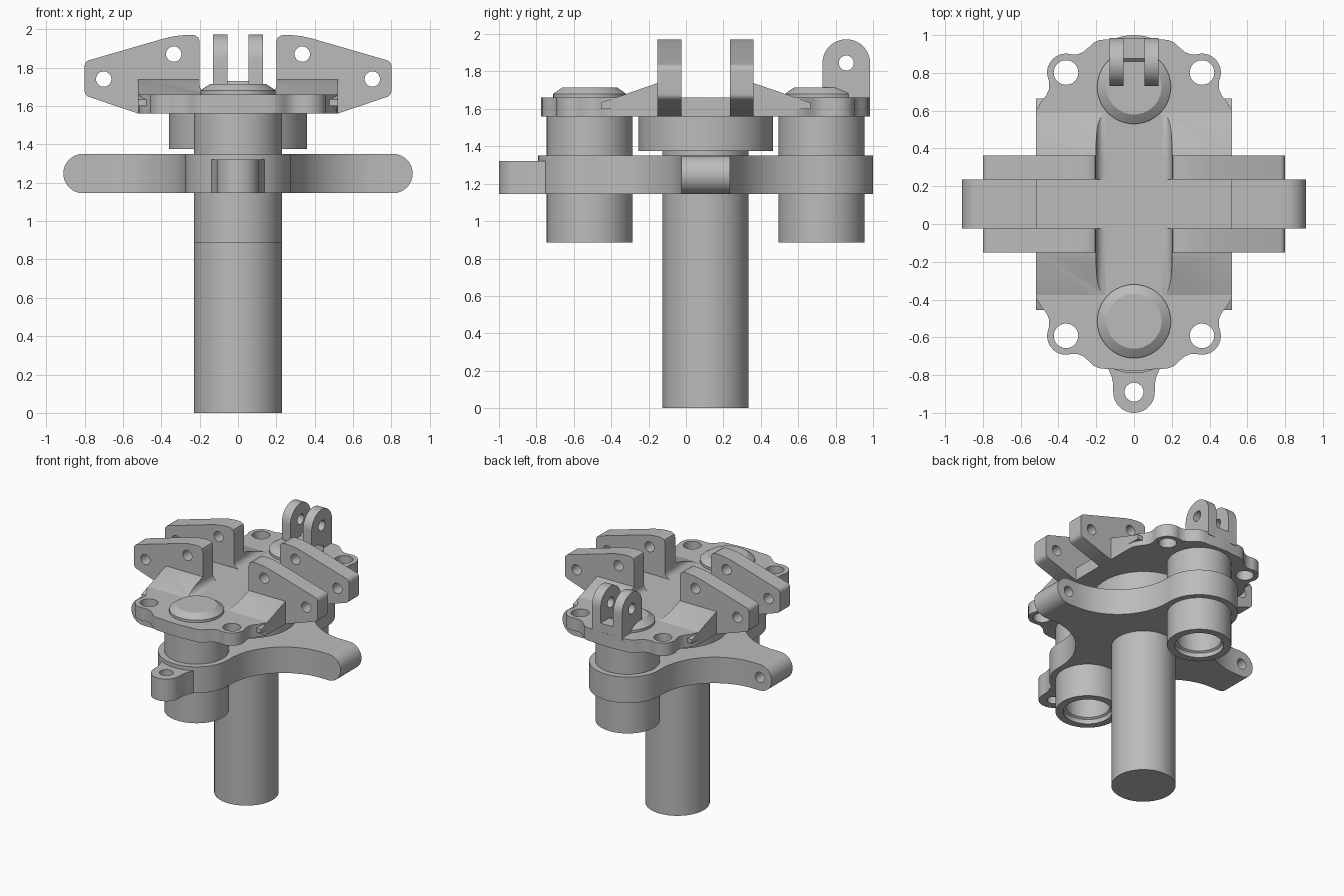
import bpy, bmesh
from math import sin, cos, pi, radians, atan2, degrees, sqrt
from mathutils import Vector

cube = bpy.data.objects.get("Cube")
if cube:
    bpy.data.objects.remove(cube)

metal = bpy.data.materials.new("grey metal")
metal.use_nodes = True
GREY = (0.5, 0.5, 0.5, 1)
metal.diffuse_color = GREY
metal.node_tree.nodes["Principled BSDF"].inputs["Base Color"].default_value = GREY

CY = 0.105      # shaft centre in y
POST = 0.62     # post distance from the shaft
SIDES = (("left", 1), ("right", -1))
ENDS = (("back", 1), ("front", -1))
AXES = {"x": lambda u, v, w: (w, u, v),
        "y": lambda u, v, w: (u, w, v),
        "z": lambda u, v, w: (u, v, w)}


def arc(cx, cy, r, a, b, n=16):
    """Points on an arc from angle a to b in degrees."""
    return [(cx + r * cos(radians(a + (b - a) * i / n)),
             cy + r * sin(radians(a + (b - a) * i / n))) for i in range(n + 1)]


def circle(cx, cy, r):
    return arc(cx, cy, r, 0, 360, 32)[:-1]


def finish(bm, name):
    bmesh.ops.remove_doubles(bm, verts=bm.verts, dist=1e-5)
    bmesh.ops.recalc_face_normals(bm, faces=bm.faces)
    mesh = bpy.data.meshes.new(name)
    bm.to_mesh(mesh)
    bm.free()
    mesh.materials.append(metal)
    obj = bpy.data.objects.new(name, mesh)
    bpy.context.collection.objects.link(obj)
    bpy.ops.object.select_all(action="DESELECT")
    obj.select_set(True)
    bpy.context.view_layer.objects.active = obj
    bpy.ops.object.shade_smooth_by_angle(angle=radians(30))
    return obj


def prism(name, axis, outline, lo, hi, holes=(), cut=None):
    """Extrude an outline with holes along an axis; cut is a (point, normal) trim."""
    bm = bmesh.new()
    place = AXES[axis]
    edges = []
    for loop in (outline, *holes):
        vs = [bm.verts.new(place(u, v, lo)) for u, v in loop]
        edges += [bm.edges.new((vs[i - 1], vs[i])) for i in range(len(vs))]
    bmesh.ops.triangle_fill(bm, use_beauty=True, edges=edges)
    ext = bmesh.ops.extrude_face_region(bm, geom=bm.faces[:])
    moved = [g for g in ext["geom"] if isinstance(g, bmesh.types.BMVert)]
    bmesh.ops.translate(bm, verts=moved, vec=Vector(place(0, 0, hi - lo)))
    if cut:
        bmesh.ops.bisect_plane(bm, geom=bm.verts[:] + bm.edges[:] + bm.faces[:],
                               plane_co=cut[0], plane_no=cut[1], clear_outer=True)
        bmesh.ops.holes_fill(bm, edges=[e for e in bm.edges if e.is_boundary])
    return finish(bm, name)


def lathe(name, y, profile, n=64):
    """Revolve (radius, height) points about a vertical axis."""
    bm = bmesh.new()
    vs = [bm.verts.new((r, y, z)) for r, z in profile]
    es = [bm.edges.new(p) for p in zip(vs, vs[1:])]
    bmesh.ops.spin(bm, geom=vs + es, cent=(0, y, 0), axis=(0, 0, 1),
                   angle=2 * pi, steps=n, use_merge=True)
    return finish(bm, name)


def four_way(quarter):
    """Mirror a quarter outline, given from the +x axis to the +y axis."""
    half = quarter + [(-x, y) for x, y in reversed(quarter)]
    full = half + [(-x, -y) for x, y in half]
    clean = [p for i, p in enumerate(full)
             if (Vector(p) - Vector(full[i - 1])).length > 1e-4]
    return [(x, y + CY) for x, y in clean]


# Shaft and round collar
lathe("main_shaft", CY, [(0, 0), (0.23, 0), (0.23, 1.4), (0, 1.4)])
lathe("collar_disc", CY, [(0, 1.375), (0.36, 1.375), (0.36, 1.565), (0, 1.565)])

# Hollow posts and their top bosses
for end, s in ENDS:
    y = CY + s * POST
    lathe(end + "_post", y, [(0, 1.3), (0.16, 1.3), (0.16, 0.93), (0.175, 0.92),
                             (0.175, 0.885), (0.23, 0.885), (0.23, 1.6), (0, 1.6)])
    lathe(end + "_boss", y, [(0, 1.62), (0.195, 1.62), (0.195, 1.68),
                             (0.185, 1.688), (0.145, 1.715), (0, 1.715)])

# Cross arm: two hubs blended into side arms by large arcs
HUB, HALF, REACH = 0.275, 0.13, 0.74
Z0, Z1 = 1.145, 1.35
drop = POST - HALF
blend = (REACH ** 2 + drop ** 2 - HUB ** 2) / (2 * (HUB + drop))
angle = degrees(atan2(HALF + blend - POST, REACH))
quarter = (arc(REACH, HALF + blend, blend, 270, 180 + angle, 24)
           + arc(0, POST, HUB, angle, 90, 20))
prism("cross_arm", "z", four_way(quarter), Z0, Z1)

# Rounded arm tips with a blind hole at the back
TIP, MID, TR = 0.808, (Z0 + Z1) / 2, (Z1 - Z0) / 2
for side, s in SIDES:
    shape = [(REACH, Z0)] + arc(TIP, MID, TR, -90, 90) + [(REACH, Z1)]
    shape = [(s * x, z) for x, z in shape]
    prism(side + "_tip_front", "y", shape, CY - HALF, CY)
    prism(side + "_tip_back", "y", shape, CY, CY + HALF,
          [circle(s * TIP, MID, 0.04)])

# Front lug with flared root
root = [(0.11, -0.85), (0.118, -0.81), (0.135, -0.77), (0.15, -0.7)]
lug = (arc(0, -0.89, 0.11, 180, 360, 24) + root
       + [(-x, y) for x, y in reversed(root)])
prism("front_lug", "z", lug, Z0, 1.32, [circle(0, -0.89, 0.05)])

# Top flange with four drilled ears
EAR = (0.36, 0.697)
quarter = ([(0.52, 0.46), (0.513, 0.505), (0.49, 0.545), (0.465, 0.575),
            (0.449, 0.61), (0.449, 0.645)]
           + arc(*EAR, 0.1, -10, 105, 18)
           + [(0.3, 0.793), (0.268, 0.806), (0.24, 0.83), (0.215, 0.855),
              (0.185, 0.868), (0.15, 0.872), (0.1, 0.874), (0.05, 0.88)])
ears = [circle(a * EAR[0], CY + b * EAR[1], 0.065) for a in (1, -1) for b in (1, -1)]
prism("top_flange", "z", four_way(quarter), 1.56, 1.66, ears)

# Brackets and sloped ramps on both sides of the channel
fillet = arc(0.15, 1.71, 0.05, 270, 360, 8)
bracket = ([(0.15, 1.6)] + fillet
           + [(0.2, 1.935), (0.207, 1.957), (0.23, 1.97), (0.27, 1.97),
              (0.33, 1.964), (0.39, 1.95)]
           + arc(0.765, 1.805, 0.035, 72, 0, 6)
           + arc(0.765, 1.68, 0.035, 0, -70, 6) + [(0.52, 1.56), (0.4, 1.56)])
ramp = [(0.15, 1.6)] + fillet + [(0.2, 1.74), (0.52, 1.74), (0.52, 1.6)]
for side, s in SIDES:
    for end, e in ENDS:
        near, far = CY + e * HALF, CY + e * 0.257
        prism(f"{end}_{side}_bracket", "y", [(s * x, z) for x, z in bracket],
              near, far, [circle(s * 0.335, 1.87, 0.04), circle(s * 0.7, 1.74, 0.04)])
        prism(f"{end}_{side}_ramp", "y", [(s * x, z) for x, z in ramp],
              CY + e * 0.2, CY + e * 0.56,
              cut=((0, CY + e * 0.257, 1.738), (0, e * 0.078, 0.225)))

# Back clevis: two drilled tabs joined by a low web
tab = [(0.73, 1.64)] + arc(0.857, 1.845, 0.127, 180, 0, 24) + [(0.984, 1.64)]
for side, s in SIDES:
    prism(side + "_clevis_tab", "x", tab, s * 0.055, s * 0.13,
          [circle(0.857, 1.845, 0.04)])
prism("clevis_web", "x", [(0.86, 1.64), (0.86, 1.715), (0.875, 1.73),
                          (0.984, 1.73), (0.984, 1.64)], -0.06, 0.06)
